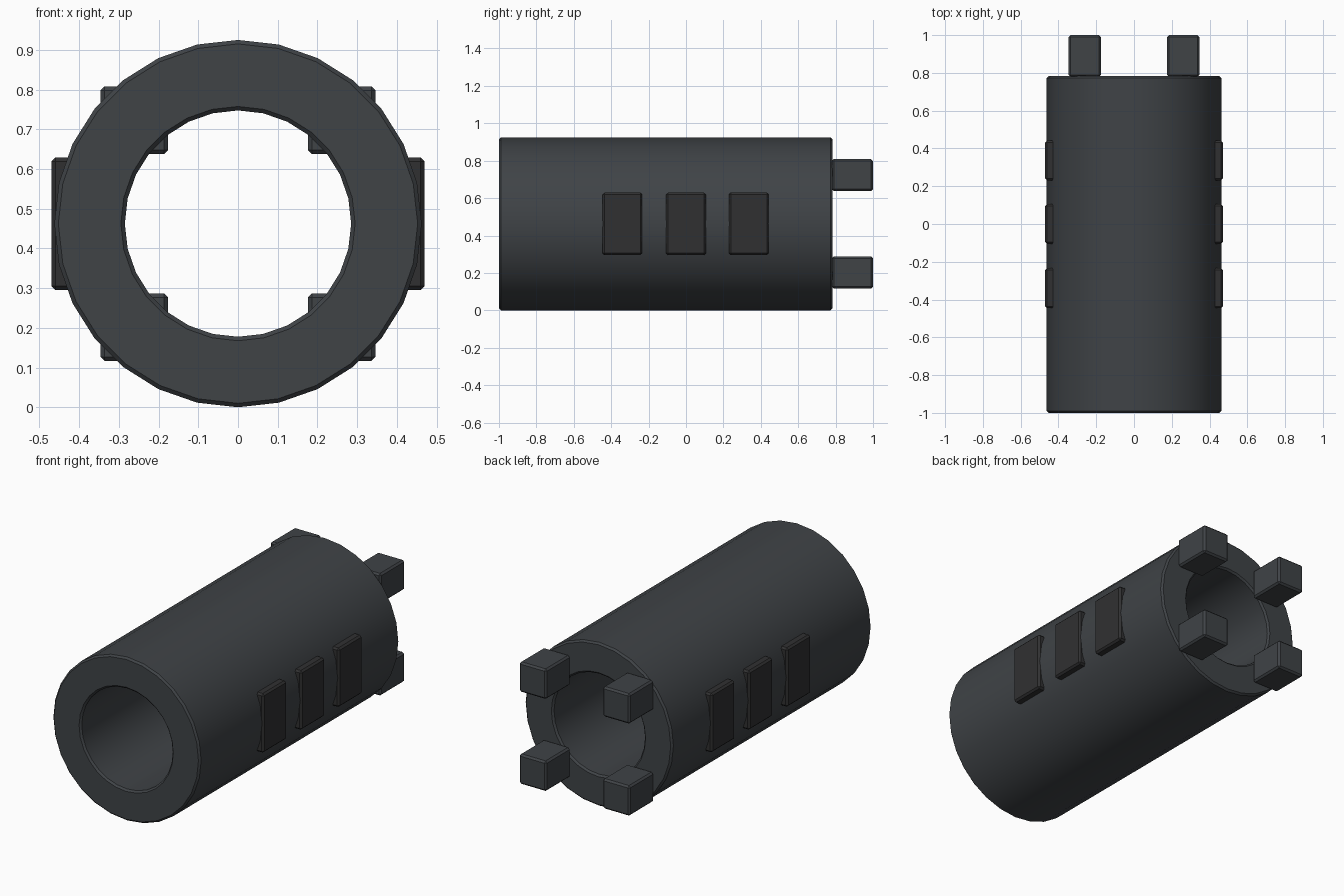
import bpy, bmesh, math

if "Cube" in bpy.data.objects:
    bpy.data.objects.remove(bpy.data.objects["Cube"])

CZ = 0.4625          # height of the tube axis
SIDES = 28


def material(name, rgb):
    m = bpy.data.materials.new(name)
    m.diffuse_color = (*rgb, 1)
    m.use_nodes = True
    m.node_tree.nodes["Principled BSDF"].inputs["Base Color"].default_value = m.diffuse_color
    return m


BODY = material("dark_grey", (0.05, 0.056, 0.062))
PAD = material("black_rubber", (0.03, 0.03, 0.031))


def finish(name, bm, mat):
    bmesh.ops.recalc_face_normals(bm, faces=bm.faces)
    me = bpy.data.meshes.new(name)
    bm.to_mesh(me)
    bm.free()
    ob = bpy.data.objects.new(name, me)
    me.materials.append(mat)
    bpy.context.collection.objects.link(ob)
    return ob


def block(name, x, y, z, mat, bevel):
    bm = bmesh.new()
    bmesh.ops.create_cube(bm, size=1)
    for v in bm.verts:
        v.co = [r[0] + (c + 0.5) * (r[1] - r[0]) for c, r in zip(v.co, (x, y, z))]
    bmesh.ops.bevel(bm, geom=bm.edges[:], offset=bevel, segments=1,
                    profile=0.5, affect='EDGES')
    return finish(name, bm, mat)


# hollow tube: chamfered wall profile (radius, y) swept round the y axis
RO, RI, Y0, Y1, B = 0.4625, 0.285, -1.0, 0.783, 0.01
profile = [(RO - B, Y0), (RO, Y0 + B), (RO, Y1 - B), (RO - B, Y1),
           (RI + B, Y1), (RI, Y1 - B), (RI, Y0 + B), (RI + B, Y0)]
bm = bmesh.new()
rings = []
for i in range(SIDES):
    a = 2 * math.pi * i / SIDES
    rings.append([bm.verts.new((r * math.sin(a), y, CZ + r * math.cos(a)))
                  for r, y in profile])
n = len(profile)
for i in range(SIDES):
    p, q = rings[i], rings[(i + 1) % SIDES]
    for j in range(n):
        k = (j + 1) % n
        bm.faces.new((p[j], p[k], q[k], q[j]))
tube = finish("tube", bm, BODY)
bpy.context.view_layer.objects.active = tube
tube.select_set(True)
bpy.ops.object.shade_smooth_by_angle(angle=math.radians(30))

for side, s in (("right", 1), ("left", -1)):
    xs = lambda a, b: tuple(sorted((s * a, s * b)))
    # three grip pads on each flank
    for i, y in enumerate((-0.34, 0.0, 0.336)):
        block(f"grip_pad_{side}_{i + 1}", xs(0.415, 0.47), (y - 0.106, y + 0.106),
              (CZ - 0.167, CZ + 0.167), PAD, 0.01)
    # four locking lugs on the back rim
    for level, t in (("upper", 1), ("lower", -1)):
        z = CZ + t * 0.2605
        block(f"lug_{side}_{level}", xs(0.176, 0.346), (0.78, 1.0),
              (z - 0.085, z + 0.085), BODY, 0.01)
